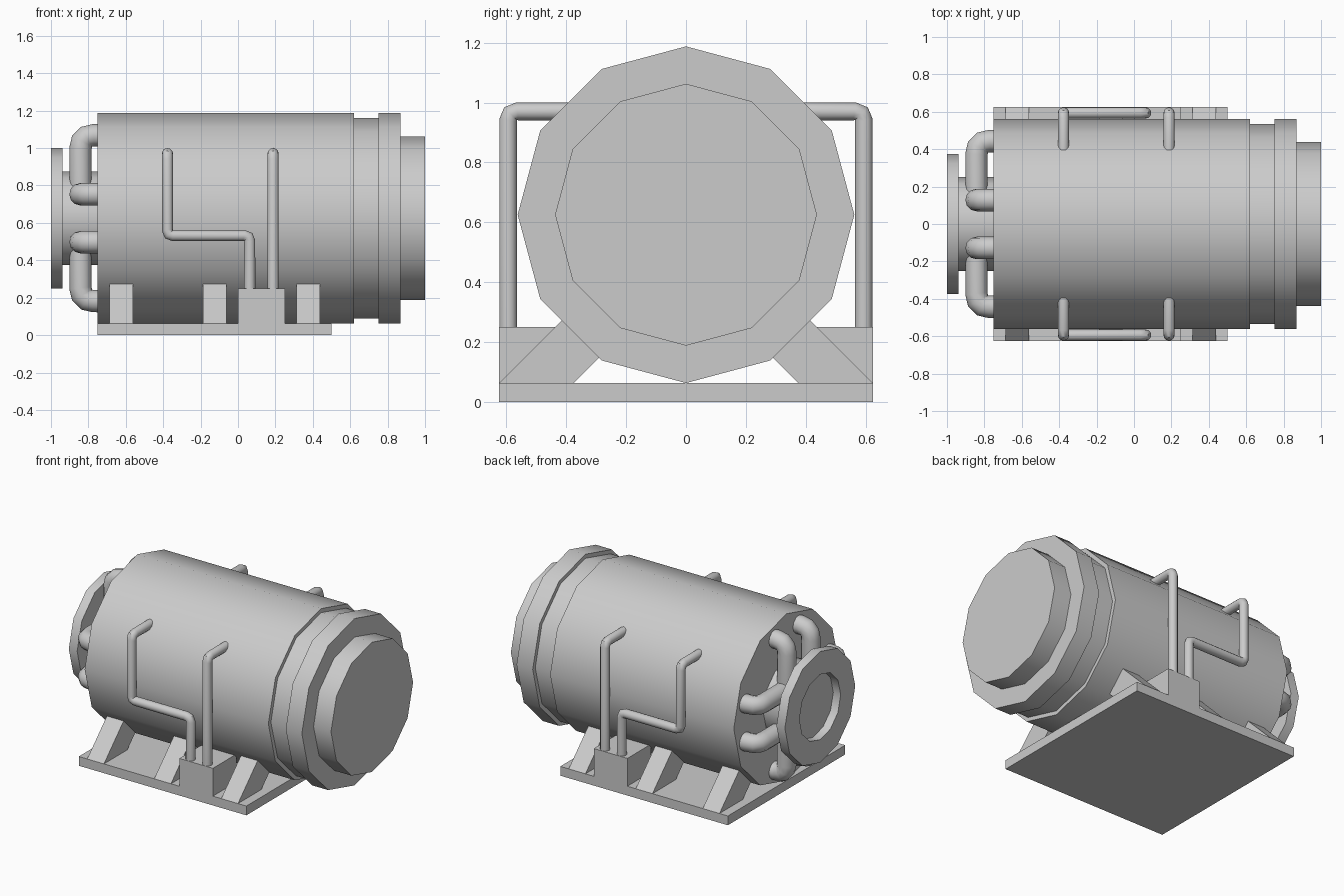
import bpy, bmesh, math
from mathutils import Vector

if "Cube" in bpy.data.objects:
    bpy.data.objects.remove(bpy.data.objects["Cube"])

AXIS_Z = 0.625


def finish(name, bm, smooth=True):
    bmesh.ops.recalc_face_normals(bm, faces=bm.faces)
    me = bpy.data.meshes.new(name)
    bm.to_mesh(me)
    bm.free()
    ob = bpy.data.objects.new(name, me)
    bpy.context.collection.objects.link(ob)
    if smooth:
        shade(ob)
    return ob


def shade(ob):
    bpy.ops.object.select_all(action='DESELECT')
    ob.select_set(True)
    bpy.context.view_layer.objects.active = ob
    bpy.ops.object.shade_smooth_by_angle(angle=math.radians(40))


def lathe_x(name, profile, sides=12):
    """Revolve (x, radius) points about the machine's long axis."""
    bm = bmesh.new()
    rings = []
    for x, r in profile:
        ring = []
        for i in range(sides):
            a = 2 * math.pi * i / sides
            ring.append(bm.verts.new((x, r * math.cos(a), AXIS_Z + r * math.sin(a))))
        rings.append(ring)
    for a, b in zip(rings, rings[1:]):
        for i in range(sides):
            j = (i + 1) % sides
            bm.faces.new((a[i], a[j], b[j], b[i]))
    bm.faces.new(rings[0])
    bm.faces.new(rings[-1])
    return finish(name, bm)


def prism_x(name, outline, x0, x1):
    """Extrude a (y, z) outline from x0 to x1."""
    bm = bmesh.new()
    face = bm.faces.new([bm.verts.new((x0, y, z)) for y, z in outline])
    ext = bmesh.ops.extrude_face_region(bm, geom=[face])
    moved = [v for v in ext['geom'] if isinstance(v, bmesh.types.BMVert)]
    bmesh.ops.translate(bm, verts=moved, vec=(x1 - x0, 0, 0))
    return finish(name, bm, smooth=False)


def pipe(name, points, radius, bend, steps):
    """Round tube along a path with rounded corners."""
    pts = [Vector(p) for p in points]
    path = [pts[0]]
    for p, q, r in zip(pts, pts[1:], pts[2:]):
        a = q + (p - q).normalized() * bend
        b = q + (r - q).normalized() * bend
        for i in range(steps + 1):
            t = i / steps
            path.append(a * (1 - t) ** 2 + q * 2 * t * (1 - t) + b * t * t)
    path.append(pts[-1])
    cu = bpy.data.curves.new(name, 'CURVE')
    cu.dimensions = '3D'
    cu.bevel_depth = radius
    cu.bevel_resolution = 4
    cu.use_fill_caps = True
    sp = cu.splines.new('POLY')
    sp.points.add(len(path) - 1)
    for sp_pt, co in zip(sp.points, path):
        sp_pt.co = (*co, 1)
    ob = bpy.data.objects.new(name, cu)
    bpy.context.collection.objects.link(ob)
    bpy.ops.object.select_all(action='DESELECT')
    ob.select_set(True)
    bpy.context.view_layer.objects.active = ob
    bpy.ops.object.convert(target='MESH')
    shade(bpy.context.view_layer.objects.active)


# Main drum with stepped end rings
lathe_x("drum", [(-0.75, 0.5625), (0.62, 0.5625), (0.62, 0.535), (0.75, 0.535),
                 (0.75, 0.5625), (0.87, 0.5625), (0.87, 0.4375), (1.0, 0.4375)])

# Hub and flange with a recessed face
lathe_x("hub_flange", [(-0.945, 0.22), (-1.0, 0.22), (-1.0, 0.375), (-0.9375, 0.375),
                       (-0.9375, 0.25), (-0.74, 0.25)])

# Base plate
prism_x("base_plate", [(-0.625, 0), (0.625, 0), (0.625, 0.0625), (-0.625, 0.0625)], -0.75, 0.5)

for side, s in (("front", -1), ("back", 1)):
    # Slanted support struts
    for i, x in enumerate((-0.6875, -0.1875, 0.3125)):
        prism_x(f"{side}_strut_{i + 1}",
                [(s * 0.625, 0.0625), (s * 0.375, 0.0625), (s * 0.27, 0.1675), (s * 0.395, 0.2925)],
                x, x + 0.125)
    # Junction box
    prism_x(f"{side}_junction_box",
            [(s * 0.375, 0.0), (s * 0.625, 0.0), (s * 0.625, 0.25), (s * 0.375, 0.25)], 0, 0.25)
    # Thin side pipes
    y, yi = s * 0.594, s * 0.395
    pipe(f"{side}_straight_pipe",
         [(0.1875, y, 0.2), (0.1875, y, 0.97), (0.1875, yi, 0.97)], 0.03, 0.03, 2)
    pipe(f"{side}_bent_pipe",
         [(0.0625, y, 0.2), (0.0625, y, 0.532), (-0.377, y, 0.532),
          (-0.377, y, 0.97), (-0.377, yi, 0.97)], 0.03, 0.03, 2)

# Thick elbow pipes from the drum end into the hub, two on each of four sides
for k in range(4):
    c, d = round(math.cos(k * math.pi / 2)), round(math.sin(k * math.pi / 2))
    for off in (-0.128, 0.128):
        pts = [(x, c * r - d * off, AXIS_Z + d * r + c * off)
               for x, r in ((-0.73, 0.443), (-0.842, 0.443), (-0.842, 0.17))]
        pipe(f"end_elbow_pipe_{k + 1}", pts, 0.06, 0.07, 3)
